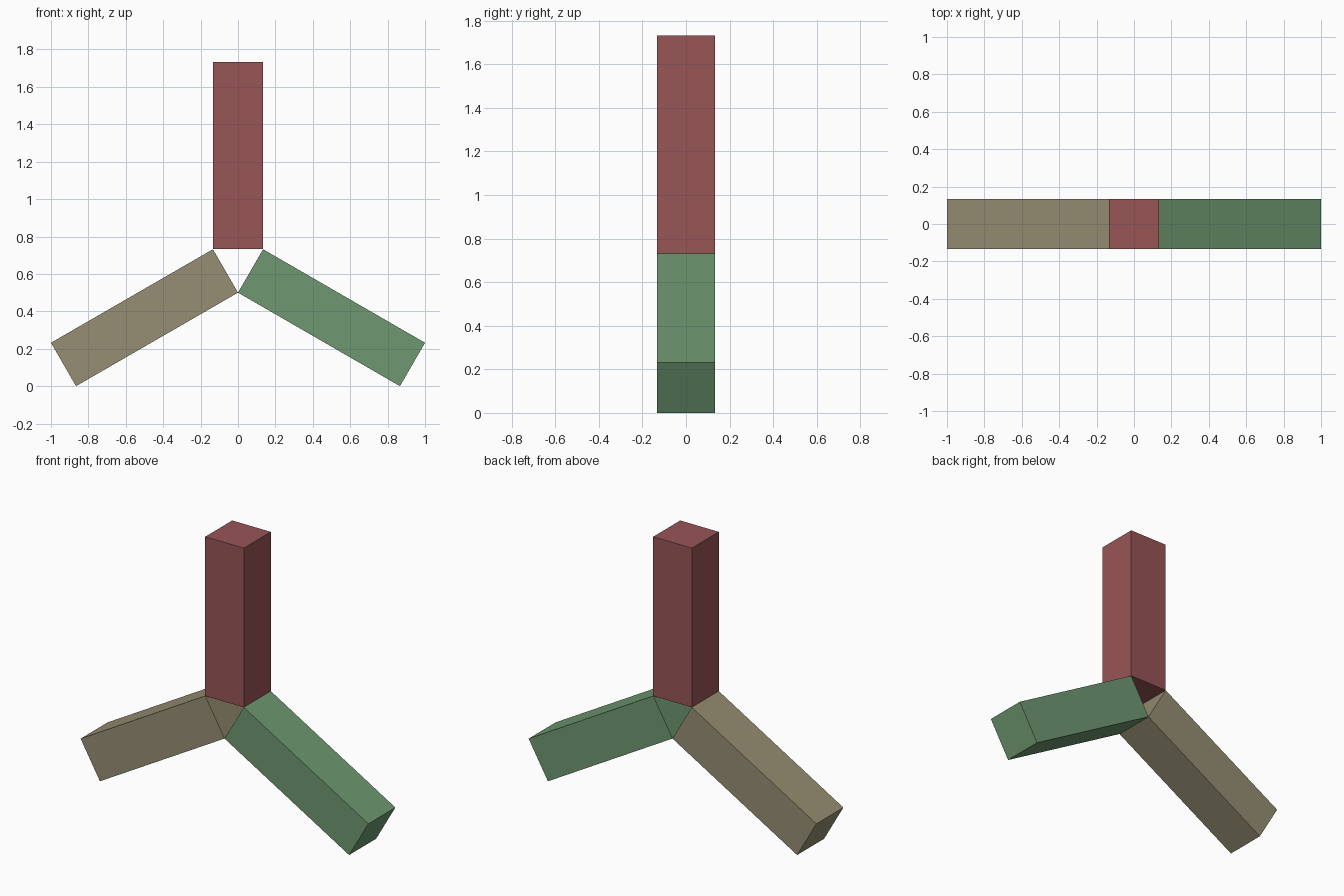
import bpy
import bmesh
from math import radians, sqrt
from mathutils import Matrix

if "Cube" in bpy.data.objects:
    bpy.data.objects.remove(bpy.data.objects["Cube"])

LENGTH = 1.0
WIDTH = 2 - sqrt(3)                      # bar thickness giving an overall span of 2
INRADIUS = WIDTH / (2 * sqrt(3))         # hub centre to each bar's inner end
HUB_Z = LENGTH / 2 + WIDTH / sqrt(3)     # height of the open triangular hub


def make_bar(name, angle, color):
    """Square bar pointing away from the hub, turned about the y axis."""
    mat = bpy.data.materials.new(name + "_paint")
    mat.diffuse_color = (*color, 1)
    mat.use_nodes = True
    mat.node_tree.nodes["Principled BSDF"].inputs["Base Color"].default_value = mat.diffuse_color
    bm = bmesh.new()
    bmesh.ops.create_cube(bm, size=1, matrix=(
        Matrix.Translation((0, 0, INRADIUS + LENGTH / 2))
        @ Matrix.Diagonal((WIDTH, WIDTH, LENGTH, 1))))
    mesh = bpy.data.meshes.new(name)
    bm.to_mesh(mesh)
    bm.free()
    mesh.materials.append(mat)
    obj = bpy.data.objects.new(name, mesh)
    obj.location = (0, 0, HUB_Z)
    obj.rotation_euler = (0, radians(angle), 0)
    bpy.context.collection.objects.link(obj)


# Three bars spaced evenly around the hub
for name, angle, color in (
    ("upper_bar", 0, (0.314, 0.089, 0.093)),
    ("right_bar", 120, (0.156, 0.314, 0.165)),
    ("left_bar", 240, (0.305, 0.27, 0.17)),
):
    make_bar(name, angle, color)
